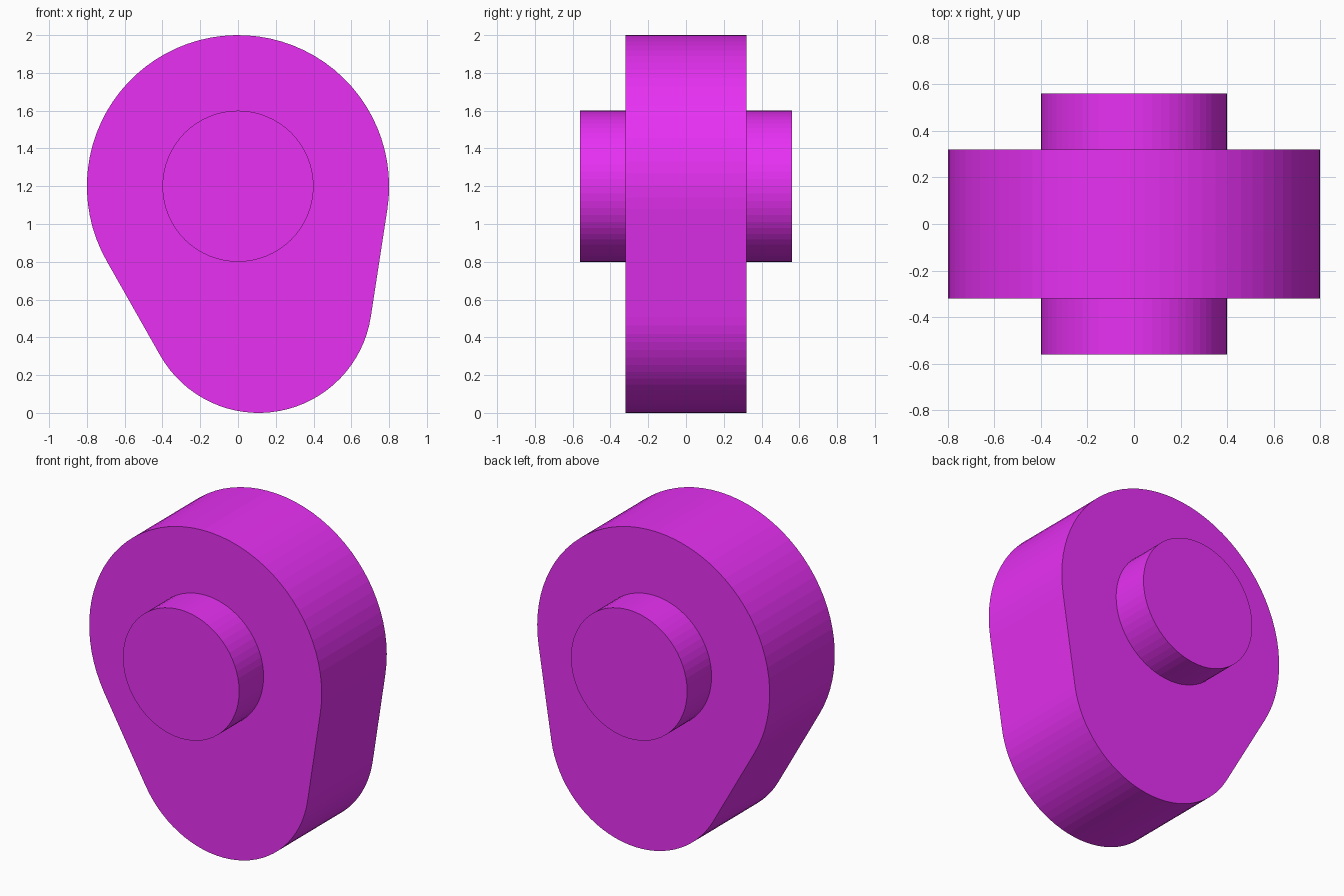
import bpy, bmesh
from math import cos, sin, acos, atan2, hypot, pi

if "Cube" in bpy.data.objects:
    bpy.data.objects.remove(bpy.data.objects["Cube"])

mat = bpy.data.materials.new("magenta")
mat.diffuse_color = (0.8, 0.03, 0.9, 1.0)
mat.use_nodes = True
mat.node_tree.nodes["Principled BSDF"].inputs["Base Color"].default_value = mat.diffuse_color


def arc(cx, cz, r, start, end, steps):
    """Points along an arc in the XZ plane, both ends included."""
    angles = [start + (end - start) * i / steps for i in range(steps + 1)]
    return [(cx + r * cos(a), cz + r * sin(a)) for a in angles]


def extrude_profile(name, points, half_depth):
    """Solid made from an XZ outline, centred on y = 0."""
    bm = bmesh.new()
    face = bm.faces.new([bm.verts.new((x, -half_depth, z)) for x, z in points])
    result = bmesh.ops.extrude_face_region(bm, geom=[face], use_keep_orig=True)
    moved = [g for g in result["geom"] if isinstance(g, bmesh.types.BMVert)]
    bmesh.ops.translate(bm, verts=moved, vec=(0, 2 * half_depth, 0))
    bmesh.ops.recalc_face_normals(bm, faces=bm.faces)
    mesh = bpy.data.meshes.new(name)
    bm.to_mesh(mesh)
    bm.free()
    mesh.materials.append(mat)
    obj = bpy.data.objects.new(name, mesh)
    bpy.context.collection.objects.link(obj)
    return obj


# Cam lobe: two circles joined by their outer tangents
big_x, big_z, big_r = 0.0, 1.2, 0.8
nose_x, nose_z, nose_r = 0.11, 0.6, 0.6
dx, dz = nose_x - big_x, nose_z - big_z
axis = atan2(dz, dx)
spread = acos((big_r - nose_r) / hypot(dx, dz))
outline = arc(big_x, big_z, big_r, axis + spread, axis - spread + 2 * pi, 48)
outline += arc(nose_x, nose_z, nose_r, axis - spread, axis + spread, 32)
extrude_profile("cam_lobe", outline, 0.32)

# Shaft: passes through the lobe and stands out on both sides
circle = arc(big_x, big_z, 0.4, 0, 2 * pi, 64)[:-1]
extrude_profile("cam_shaft", circle, 0.56)
